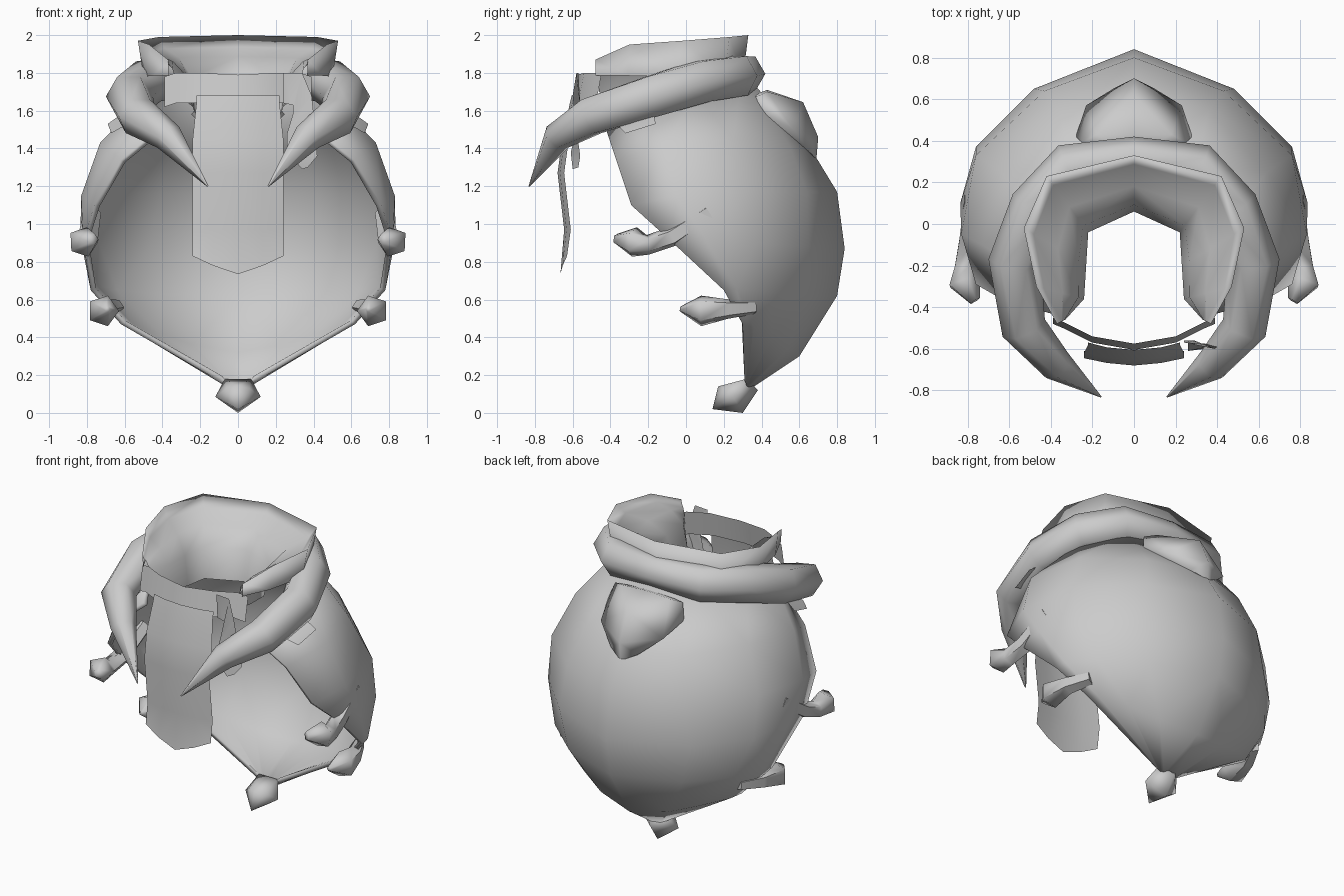
import bpy, bmesh, math
from mathutils import Vector

if "Cube" in bpy.data.objects:
    bpy.data.objects.remove(bpy.data.objects["Cube"])

grey = bpy.data.materials.new("light grey cloth")
grey.diffuse_color = (0.6, 0.6, 0.6, 1)
grey.use_nodes = True
grey.node_tree.nodes["Principled BSDF"].inputs["Base Color"].default_value = grey.diffuse_color


def finish(name, bm, mirror=False, thick=0, angle=70):
    bmesh.ops.remove_doubles(bm, verts=bm.verts, dist=0.0005)
    bmesh.ops.recalc_face_normals(bm, faces=bm.faces)
    me = bpy.data.meshes.new(name)
    bm.to_mesh(me)
    bm.free()
    ob = bpy.data.objects.new(name, me)
    bpy.context.collection.objects.link(ob)
    me.materials.append(grey)
    if mirror:
        m = ob.modifiers.new("mirror", 'MIRROR')
        m.use_clip = True
    if thick:
        s = ob.modifiers.new("thickness", 'SOLIDIFY')
        s.thickness, s.offset = thick, -1
    bpy.ops.object.select_all(action='DESELECT')
    bpy.context.view_layer.objects.active = ob
    ob.select_set(True)
    bpy.ops.object.shade_smooth_by_angle(angle=math.radians(angle))
    return ob


def loft(rows):
    bm = bmesh.new()
    g = [[bm.verts.new(p) for p in r] for r in rows]
    for a, b in zip(g, g[1:]):
        for i in range(len(a) - 1):
            bm.faces.new((a[i], a[i + 1], b[i + 1], b[i]))
    return bm


def hull(points):
    """Convex hull of points given for the +x side."""
    bm = bmesh.new()
    for x, y, z in points:
        for s in ((1, -1) if x else (1,)):
            bm.verts.new((s * x, y, z))
    bmesh.ops.convex_hull(bm, input=bm.verts)
    return bm


def tube(path, sides, cap_start=True):
    """Loft rings along (x, y, z, radius) points."""
    bm = bmesh.new()
    pts = [Vector(p[:3]) for p in path]
    rings = []
    for i, p in enumerate(pts):
        t = (pts[min(i + 1, len(pts) - 1)] - pts[max(i - 1, 0)]).normalized()
        if i == 0 and not cap_start:
            t = Vector((1, 0, 0))          # flat seam on the mirror plane
        u = t.cross(Vector((0, 0, 1))).normalized()
        v = u.cross(t)
        rings.append([bm.verts.new(p + path[i][3] * (
            u * math.cos(math.tau * k / sides) + v * math.sin(math.tau * k / sides)))
            for k in range(sides)])
    for a, b in zip(rings, rings[1:]):
        for k in range(sides):
            n = (k + 1) % sides
            bm.faces.new((a[k], a[n], b[n], b[k]))
    bm.faces.new(rings[-1])
    if cap_start:
        bm.faces.new(rings[0])
    return bm


# Bulging cloak shell, ribs run from the back centre to the open front edge
shell = [
    [(0, .36, 1.74), (.3, .29, 1.73), (.48, .05, 1.69), (.5, -.25, 1.6), (.4, -.43, 1.52)],
    [(0, .66, 1.40), (.36, .55, 1.41), (.64, .25, 1.45), (.73, -.1, 1.43), (.62, -.37, 1.34)],
    [(0, .80, 1.17), (.43, .64, 1.17), (.76, .33, 1.17), (.83, -.05, 1.15), (.76, -.29, 1.1)],
    [(0, .84, .87), (.48, .65, .88), (.76, .37, .90), (.835, .1, .93), (.82, -.08, .91)],
    [(0, .80, .62), (.42, .64, .62), (.66, .44, .64), (.77, .27, .66), (.78, .2, .65)],
    [(0, .60, .30), (.25, .54, .34), (.43, .46, .40), (.58, .36, .45), (.62, .3, .47)],
    [(0, .33, .12), (.04, .33, .13), (.06, .32, .14), (.08, .32, .15), (.1, .31, .17)],
]
finish("cloak_shell", loft(shell), mirror=True, thick=0.03)

# Knobbed claws on the cloak edge
finish("upper_claw", tube([(.775, .12, 1.06, .05), (.795, -.08, .93, .055),
                           (.815, -.2, .89, .055), (.82, -.28, .905, .083),
                           (.765, -.37, .92, .03)], 5), mirror=True)
finish("lower_claw", tube([(.64, .36, .56, .04), (.7, .22, .55, .055),
                           (.715, .08, .54, .085), (.69, -.03, .55, .015)], 5), mirror=True)
finish("bottom_claw", hull([(.07, .32, .18), (.12, .25, .085), (.06, .2, .13), (0, .17, .14),
                            (0, .14, .02), (0, .3, 0), (0, .38, .12)]), angle=100)

# Horn-shaped roll around the shoulders
finish("horn_roll", tube([(0, .315, 1.795, .105), (.31, .27, 1.785, .12),
                          (.475, .08, 1.755, .125), (.575, -.18, 1.675, .125),
                          (.53, -.5, 1.57, .11), (.37, -.68, 1.46, .08),
                          (.16, -.83, 1.2, .004)], 6, False), mirror=True)

# Flared horseshoe collar: outer wall, rim, then a rolled funnel down to the neck
rim = [Vector(p) for p in [(0, .33, 2), (.42, .23, 1.99), (.53, -.02, 1.97),
                           (.47, -.3, 1.95), (.37, -.48, 1.87)]]
inner = [Vector(p) for p in [(0, .06, 1.58), (.22, -.04, 1.58), (.23, -.2, 1.59),
                             (.24, -.36, 1.62), (.33, -.46, 1.7)]]


def between(t, tz):
    return [(a.x + (b.x - a.x) * t, a.y + (b.y - a.y) * t, a.z + (b.z - a.z) * tz)
            for a, b in zip(rim, inner)]


finish("collar", loft([between(.1, .5), rim, between(.16, .15), between(.55, .27),
                       between(.88, .52), inner]), mirror=True, angle=180)

# Pointed hood lump on the back
finish("hood", hull([(0, .32, 1.67), (0, .43, 1.71), (.18, .43, 1.7), (.25, .39, 1.68),
                     (.28, .42, 1.58), (0, .62, 1.645), (.23, .57, 1.5), (0, .7, 1.46),
                     (0, .69, 1.34), (.1, .65, 1.39), (.2, .36, 1.58)]), angle=100)

# Hanging front panel with a pointed end
panel = []
for z, y, tip in [(1.68, -.57, 0), (1.64, -.58, 0), (1.45, -.62, 0), (1.27, -.645, 0),
                  (.97, -.61, 0), (.83, -.63, .095)]:
    panel.append([(0, y - .035, z - tip), (.13, y - .023, z - tip * .54),
                  (.24 if z < 1.6 else .22, y, z)])
finish("front_panel", loft(panel), mirror=True)

# Neck band, and its loose end hanging on one side
band = [[(x, y - lean, z + dz) for x, y, dz in [(0, -.575, -.01), (.2, -.54, 0),
                                                (.33, -.475, 0), (.39, -.45, -.02)]]
        for z, lean in ((1.8, 0), (1.64, .03))]
finish("neck_band", loft(band), mirror=True)
tail = [[(.24, -.57, 1.8), (.24, -.56, 1.64)], [(.34, -.58, 1.8), (.29, -.56, 1.63)],
        [(.39, -.6, 1.68), (.29, -.58, 1.58)], [(.41, -.58, 1.5), (.26, -.57, 1.48)],
        [(.42, -.56, 1.36), (.26, -.61, 1.38)], [(.37, -.57, 1.3), (.34, -.6, 1.29)]]
finish("band_end", loft(tail))

# Small flaps peeking out under the roll
flap = [[(.45, -.36, 1.56), (.45, -.18, 1.62)], [(.62, -.35, 1.51), (.62, -.17, 1.58)],
        [(.67, -.32, 1.48), (.69, -.16, 1.53)]]
finish("shoulder_flap", loft(flap), mirror=True)
